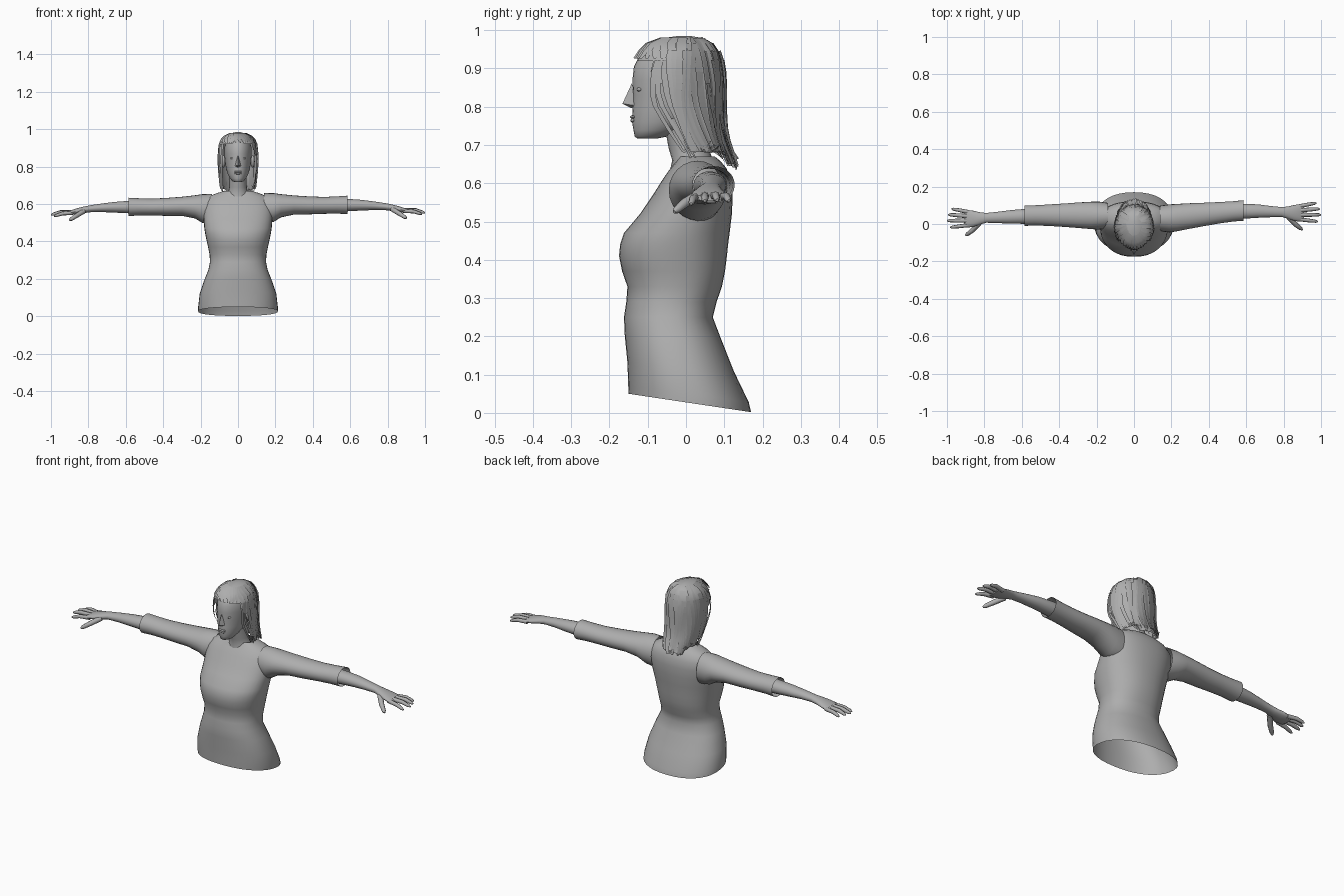
import bpy, bmesh, math, random
from mathutils import Vector

if "Cube" in bpy.data.objects:
    bpy.data.objects.remove(bpy.data.objects["Cube"])

random.seed(4)
grey = bpy.data.materials.new("plain grey")
grey.diffuse_color = (0.42, 0.42, 0.42, 1)
grey.use_nodes = True
grey.node_tree.nodes["Principled BSDF"].inputs["Base Color"].default_value = grey.diffuse_color


def finish(name, bm, angle=50):
    bmesh.ops.recalc_face_normals(bm, faces=bm.faces)
    me = bpy.data.meshes.new(name)
    bm.to_mesh(me)
    bm.free()
    me.materials.append(grey)
    ob = bpy.data.objects.new(name, me)
    bpy.context.collection.objects.link(ob)
    bpy.ops.object.select_all(action='DESELECT')
    ob.select_set(True)
    bpy.context.view_layer.objects.active = ob
    bpy.ops.object.shade_smooth_by_angle(angle=math.radians(angle))
    return ob


def skin_rings(bm, rings, start=False, end=False):
    """Join rings of points into a tube, optionally capped."""
    vs = [[bm.verts.new(p) for p in r] for r in rings]
    n = len(vs[0])
    for a, b in zip(vs, vs[1:]):
        for i in range(n):
            j = (i + 1) % n
            bm.faces.new((a[i], a[j], b[j], b[i]))
    if start:
        bm.faces.new(vs[0])
    if end:
        bm.faces.new(vs[-1])


def oval(c, u, v, n=28, e=2.0):
    c, u, v, out = Vector(c), Vector(u), Vector(v), []
    for i in range(n):
        t = 2 * math.pi * i / n
        k, s = math.cos(t), math.sin(t)
        out.append(c + u * math.copysign(abs(k) ** (2 / e), k)
                   + v * math.copysign(abs(s) ** (2 / e), s))
    return out


def level(z, w, yf, yb, tilt=0, n=32, e=2.0):
    """Horizontal ring from half width, front y and back y."""
    h = (yb - yf) / 2
    return oval((0, (yf + yb) / 2, z), (w, 0, 0), (0, h, tilt * h), n, e)


# Shirt body, open at the sloping hem
bm = bmesh.new()
skin_rings(bm, [level(*r, n=36, e=2.25) for r in (
    (.026, .213, -.15, .17, -.15), (.05, .213, -.151, .164, -.14),
    (.12, .205, -.153, .125, -.08), (.20, .178, -.16, .09, -.02),
    (.25, .158, -.162, .07), (.29, .150, -.156, .08), (.33, .152, -.153, .094),
    (.37, .160, -.167, .102), (.41, .169, -.175, .107), (.44, .175, -.172, .11),
    (.47, .180, -.162, .114), (.52, .184, -.12, .12), (.57, .187, -.086, .122),
    (.61, .180, -.061, .118), (.64, .155, -.04, .105), (.658, .115, -.025, .09),
    (.67, .075, -.02, .075))])
finish("shirt_body", bm)

# Neck
bm = bmesh.new()
skin_rings(bm, [level(*r, n=20) for r in (
    (.62, .07, -.045, .08), (.66, .055, -.036, .07), (.69, .046, -.045, .06),
    (.77, .045, -.06, .06))])
finish("neck", bm)

# Head
bm = bmesh.new()
skin_rings(bm, [level(*r) for r in (
    (.717, .016, -.127, -.075), (.722, .030, -.134, -.05), (.738, .043, -.137, -.015),
    (.76, .055, -.141, .03), (.79, .064, -.140, .07), (.83, .070, -.138, .085),
    (.87, .073, -.140, .09), (.905, .072, -.136, .09), (.94, .060, -.118, .075),
    (.965, .038, -.08, .045), (.972, .01, -.03, .0))], True, True)
finish("head", bm)

# Nose
bm = bmesh.new()
p = [bm.verts.new(q) for q in ((0, -.141, .862), (0, -.166, .808), (-.017, -.134, .803),
                               (.017, -.134, .803), (0, -.142, .796))]
for f in ((0, 1, 2), (0, 3, 1), (1, 4, 2), (1, 3, 4)):
    bm.faces.new([p[i] for i in f])
finish("nose", bm)


def ball(name, loc, scale, tilt=0):
    bm = bmesh.new()
    bmesh.ops.create_uvsphere(bm, u_segments=14, v_segments=8, radius=1)
    ob = finish(name, bm)
    ob.location, ob.scale, ob.rotation_euler = loc, scale, (tilt, 0, 0)


# Lips, eyes and ears
ball("upper_lip", (0, -.138, .773), (.023, .008, .005))
ball("lower_lip", (0, -.137, .764), (.019, .008, .006))
for s in (-1, 1):
    ball("eye", (s * .030, -.121, .845), (.013, .008, .006))
    ball("ear", (s * .078, -.018, .828), (.012, .018, .033), .25)

# Hair cap, cut away around the face and along the lower edge
CAP = ((.985, .008, -.02, .01), (.979, .035, -.06, .045), (.965, .064, -.098, .07),
       (.945, .084, -.118, .085), (.92, .095, -.132, .093), (.89, .099, -.142, .098),
       (.86, .101, -.142, .1), (.83, .101, -.14, .1), (.80, .1, -.13, .1),
       (.77, .098, -.11, .1), (.74, .095, -.09, .102), (.71, .092, -.07, .108),
       (.68, .088, -.05, .118), (.65, .08, -.03, .13))
bm = bmesh.new()
skin_rings(bm, [level(*r, n=40) for r in CAP], True)
cut = []
for f in bm.faces:
    c = f.calc_center_median()
    hairline = min(-.125 + (.94 - c.z) * .85, -.03)
    if (c.z < .94 and c.y < hairline) or c.z < .72 - .55 * c.y:
        cut.append(f)
bmesh.ops.delete(bm, geom=cut, context='FACES')
finish("hair_cap", bm)


# Loose flat strands that follow the cap and hang below it
def strand(bm, ang, first, last, low, width, lift):
    prev = None
    rows = CAP[first:last]
    for k, (z, w, yf, yb) in enumerate(rows):
        t = k / (len(rows) - 1)
        a = ang + .06 * math.sin(5 * t + ang * 7)
        half = width * (1 - .75 * t ** 3)
        if k == len(rows) - 1:
            z = low
        c = Vector((w * math.cos(a), (yf + yb) / 2 + (yb - yf) / 2 * math.sin(a), z))
        out = Vector((math.cos(a), math.sin(a), .3))
        side = Vector((-math.sin(a), math.cos(a), 0)) * half
        c += out * lift
        pair = [bm.verts.new(c - side + out * .003), bm.verts.new(c + side - out * .002)]
        if prev:
            bm.faces.new((prev[0], prev[1], pair[1], pair[0]))
        prev = pair


bm = bmesh.new()
for i in range(64):
    a = math.radians(-8 + 196 * i / 63 + random.uniform(-3, 3))
    low = .705 - .06 * max(0, math.sin(a)) + random.uniform(-.015, .02)
    strand(bm, a, random.randint(1, 6), len(CAP), low,
           random.uniform(.007, .014), random.uniform(.0, .006))
# fringe swept back from the forehead
for i in range(16):
    a = math.radians(195 + 150 * i / 15)
    strand(bm, a, 1, 5, .925, .012, random.uniform(.001, .005))
# long locks framing the face
for s in (0, 1):
    for d, low in ((-22, .64), (-14, .66), (-30, .70)):
        a = math.radians(180 - d if s else d)
        strand(bm, a, 4, len(CAP), low, .007, .002)
finish("hair_strands", bm, 30)


# Arms: sleeve, forearm with palm, and fingers
def arm(s, label):
    def place(x, y, z):
        dy = -.015 + .11 * (min(max(x, .2), .62) - .2) if s > 0 else 0
        return Vector((s * x, y + dy, z + (.008 * min(1, x / .6) if s > 0 else -.003)))

    def tube(bm, rows, n, start=False, end=False):
        skin_rings(bm, [oval(place(x, y, z), (0, ry, 0), (0, 0, rz), n)
                        for x, y, z, ry, rz in rows], start, end)

    bm = bmesh.new()
    tube(bm, ((.14, .045, .575, .068, .082), (.19, .045, .579, .075, .077),
              (.23, .046, .588, .073, .062), (.30, .047, .591, .068, .051),
              (.38, .047, .588, .062, .048), (.46, .047, .587, .057, .045),
              (.53, .046, .588, .054, .046), (.585, .045, .588, .055, .049)), 24)
    finish(label + "_sleeve", bm)

    bm = bmesh.new()
    tube(bm, ((.48, .045, .587, .042, .038), (.58, .041, .587, .040, .034),
              (.66, .038, .586, .036, .029), (.73, .035, .583, .030, .023),
              (.79, .033, .578, .026, .019), (.82, .030, .573, .032, .018),
              (.86, .028, .565, .043, .016), (.89, .028, .558, .047, .013),
              (.91, .030, .554, .042, .008)), 18, False, True)
    finish(label + "_forearm", bm)

    bm = bmesh.new()
    digits = (((.885, .064, .557), (.935, .074, .558), (.975, .081, .546), .010),
              ((.89, .042, .559), (.95, .047, .560), (.993, .050, .548), .0105),
              ((.89, .018, .559), (.95, .018, .558), (1.0, .018, .546), .0105),
              ((.885, -.006, .556), (.94, -.013, .552), (.983, -.018, .538), .010),
              ((.825, .008, .565), (.865, -.035, .540), (.900, -.062, .517), .013))
    for a, b, c, r in digits:
        a, b, c = place(*a), place(*b), place(*c)
        d = (c - a).normalized()
        u = d.cross(Vector((0, 0, 1))).normalized()
        v = u.cross(d)
        skin_rings(bm, [oval(q, u * r * k, v * r * k, 8) for q, k in (
            (a, 1.1), (b, 1), (b.lerp(c, .75), .8), (c, .35))], True, True)
    finish(label + "_fingers", bm)


arm(-1, "right")
arm(1, "left")
